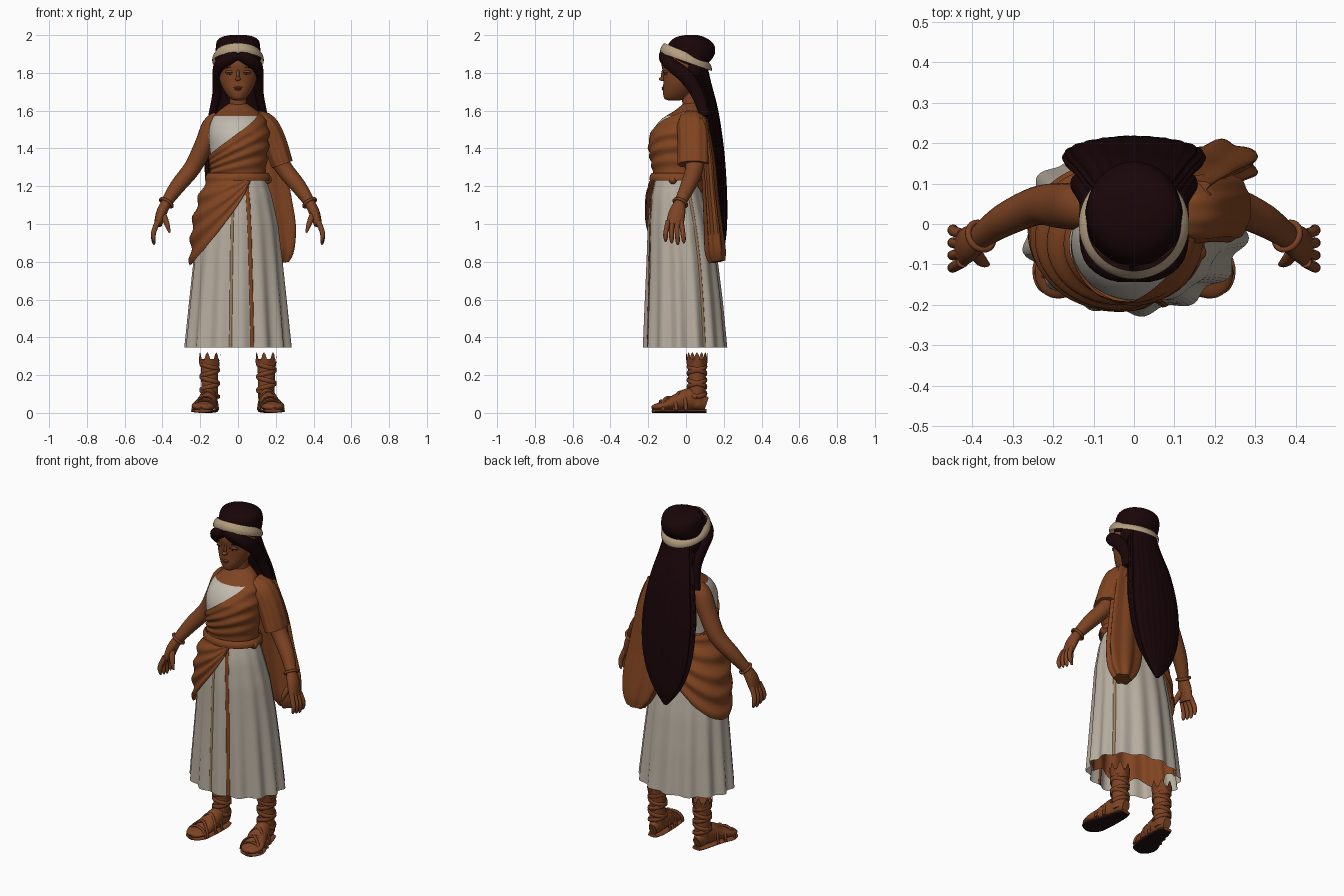
import bpy, bmesh, math
from math import sin, cos, pi, tau
from mathutils import Vector

cube = bpy.data.objects.get("Cube")
if cube:
    bpy.data.objects.remove(cube)
made = []


def material(name, r, g, b):
    m = bpy.data.materials.new(name)
    m.use_nodes = True
    m.diffuse_color = (r, g, b, 1)
    m.node_tree.nodes["Principled BSDF"].inputs["Base Color"].default_value = (r, g, b, 1)
    return m


SKIN = material("brown skin", .205, .057, .017)
CLOTH = material("rust cloth", .222, .059, .015)
LINEN = material("pale linen", .53, .485, .42)
SKIRT = material("warm linen", .475, .42, .35)
TAN = material("tan fold", .32, .21, .11)
BAND = material("cream band", .46, .345, .22)
HAIR = material("dark hair", .01, .0018, .0026)
LEATHER = material("sandal leather", .195, .051, .016)
SOLE = material("dark sole", .016, .005, .005)
LIP = material("lips", .185, .05, .022)


def sheet(name, fn, nu, nv, mats, rule=None, caps=True):
    """Closed band of quads from fn(angle, v), with optional end caps."""
    bm = bmesh.new()
    rows = [[bm.verts.new(fn(tau * i / nu, j / nv)) for i in range(nu)] for j in range(nv + 1)]
    for a, b in zip(rows, rows[1:]):
        for i in range(nu):
            k = (i + 1) % nu
            bm.faces.new((a[i], a[k], b[k], b[i]))
    if caps:
        bm.faces.new(rows[0])
        bm.faces.new(rows[-1])
    bmesh.ops.recalc_face_normals(bm, faces=bm.faces[:])
    me = bpy.data.meshes.new(name)
    bm.to_mesh(me)
    bm.free()
    for m in mats:
        me.materials.append(m)
    if rule:
        for p in me.polygons:
            p.material_index = rule(p.center, p.normal)
    ob = bpy.data.objects.new(name, me)
    bpy.context.collection.objects.link(ob)
    made.append(ob)


def spline(pts, t):
    n = len(pts) - 1
    s = min(t * n, n - 1e-6)
    i = int(s)
    f = s - i
    quad = [pts[min(max(i + k, 0), n)] for k in (-1, 0, 1, 2)]
    return [.5 * (2 * b + (c - a) * f + (2 * a - 5 * b + 4 * c - d) * f * f
                  + (3 * b - a - 3 * c + d) * f ** 3) for a, b, c, d in zip(*quad)]


def loft(name, rings, mats, nu=40, nv=30, ripple=0, count=0, rule=None):
    """Upright form from rings of z, half width, front y, back y."""
    def fn(a, v):
        z, rx, yf, yb = spline(rings, v)
        k = 1 + ripple * cos(count * a)
        return (rx * k * cos(a), (yf + yb) / 2 + (yb - yf) / 2 * k * sin(a), z)
    sheet(name, fn, nu, nv, mats, rule)


def tube(name, pts, mats, ref=(0, 1, 0), nu=14, nv=None, ripple=0, count=0, rule=None):
    """Swept form from x, y, z, radius along ref, radius across ref."""
    def fn(a, v):
        p = spline(pts, v)
        lo, hi = (Vector(spline(pts, t)[:3]) for t in (max(v - .02, 0), min(v + .02, 1)))
        d = (hi - lo).normalized()
        b = d.cross(Vector(ref)).normalized()
        s = b.cross(d)
        k = 1 + ripple * cos(count * a)
        return Vector(p[:3]) + k * (s * p[3] * cos(a) + b * p[4] * sin(a))
    sheet(name, fn, nu, nv or 4 * (len(pts) - 1), mats, rule)


def ball(name, loc, size, mat, rot=(0, 0, 0)):
    bpy.ops.mesh.primitive_uv_sphere_add(segments=20, ring_count=12, location=loc, rotation=rot)
    ob = bpy.context.object
    ob.name, ob.scale = name, size
    ob.data.materials.append(mat)
    made.append(ob)


def around(rings, a, z, off=0, k=1):
    """Point on a ring profile at a given angle and height."""
    i = next((n for n in range(len(rings) - 2) if z <= rings[n + 1][0]), len(rings) - 2)
    lo, hi = rings[i], rings[i + 1]
    f = (z - lo[0]) / (hi[0] - lo[0])
    rx, yf, yb = (p + (q - p) * f for p, q in zip(lo[1:], hi[1:]))
    return Vector(((rx * k + off) * cos(a), (yf + yb) / 2 + ((yb - yf) / 2 * k + off) * sin(a), z))


# Pleated skirt with a lining and coloured strips lying in three folds
HIPS = [(.345, .275, -.22, .21), (.6, .252, -.212, .188), (.8, .233, -.205, .165),
        (1.0, .211, -.2, .13), (1.15, .178, -.188, .09), (1.27, .138, -.16, .06)]
PHASE = math.radians(73)


def skirt_at(a, z, off=0):
    return around(HIPS, a, z, off, 1 - .045 * min(1, (1.35 - z)) * cos(14 * (a + PHASE)))


sheet("skirt", lambda a, v: skirt_at(a, .345 + .92 * v), 140, 24, [SKIRT], None, False)
sheet("skirt_lining", lambda a, v: skirt_at(a, 1.2 - v * (.78 + .03 * cos(7 * a)), -.01), 140, 10, [CLOTH], None, False)
for label, valley, width, mat in (("front_left", 0, .011, CLOTH), ("front_right", -1, .008, TAN), ("left", 4, .009, TAN)):
    angle = valley * tau / 14 - PHASE
    side = (-sin(angle), cos(angle), 0)
    tube(label + "_fold_strip", [(*skirt_at(angle, .347 + .088 * n), width, .004) for n in range(11)], [mat], side, 8)


# Hip drape sweeping from the left waist to the right hip and around the back
def drape(a, v):
    low = 1.1 + .32 * cos(a) if sin(a) < 0 else .78 + .25 * (1 + cos(a))
    low = min(low, 1.235)
    size = (1.25 - low) / .45
    swell = .02 + size * (.008 * sin(26 * v) + .012 * sin(pi * v))
    return around(HIPS, a, low + (1.25 - low) * v, swell)


sheet("hip_drape", drape, 96, 36, [CLOTH], None, False)

# Torso, shoulder sash and belt
TORSO = [(1.2, .135, -.15, .06), (1.3, .138, -.17, .07), (1.4, .15, -.188, .085),
         (1.48, .155, -.18, .095), (1.55, .14, -.135, .1), (1.6, .1, -.06, .09), (1.64, .045, -.01, .075)]


def tunic(c, n):
    bare_back = c.y > .04 and c.z > 1.27
    return int(c.z > 1.572 or bare_back)


loft("torso", TORSO, [LINEN, SKIN], 64, 48, rule=tunic)


def sash(a, v):
    top = max(1.37 + .12 * (cos(a) + .93) - .2 * max(0, sin(a)) * (1 - cos(a)) / 2, 1.27)
    z = 1.24 + (top - 1.24) * v
    return around(TORSO, a, z, .011 + .005 * sin(30 * v) * sin(pi * v))


sheet("shoulder_sash", sash, 80, 36, [CLOTH], None, False)
sheet("belt", lambda a, v: around(HIPS, a, 1.23 + .04 * v, .022 + .006 * sin(pi * v)), 64, 6, [CLOTH], None, False)
ball("belt_knot", (.155, -.07, 1.235), (.024, .022, .024), CLOTH)

# Cloak over the left arm with its hanging tail
tube("cloak_sleeve", [(.09, .03, 1.575, .06, .03), (.145, .035, 1.53, .08, .06), (.19, .04, 1.44, .082, .065),
     (.235, .04, 1.315, .083, .058)], [CLOTH], nu=48, ripple=.03, count=10)
tube("cloak_tail", [(.11, .085, 1.55, .03, .08), (.15, .115, 1.35, .035, .095), (.172, .13, 1.15, .038, .108),
     (.195, .145, .98, .045, .112), (.215, .155, .86, .05, .085), (.22, .165, .8, .04, .05)],
     [CLOTH], nu=48, ripple=.12, count=6)

# Neck and head
tube("neck", [(0, .035, 1.57, .05, .055), (0, .025, 1.65, .045, .045), (0, .02, 1.74, .045, .045)], [SKIN], nu=20)
loft("head", [(1.655, .02, -.095, -.03), (1.665, .042, -.115, .0), (1.7, .07, -.122, .04),
     (1.75, .094, -.12, .07), (1.8, .105, -.122, .1), (1.86, .11, -.128, .11), (1.92, .095, -.09, .1)], [SKIN])
ball("nose", (0, -.124, 1.768), (.014, .02, .011), SKIN)
ball("nose_bridge", (0, -.119, 1.79), (.009, .013, .03), SKIN)
ball("upper_lip", (0, -.119, 1.722), (.023, .01, .006), LIP)
ball("lower_lip", (0, -.118, 1.713), (.018, .011, .006), LIP)
for s, side in ((1, "left"), (-1, "right")):
    ball(side + "_eye", (s * .045, -.108, 1.795), (.02, .007, .005), TAN, (0, 0, s * .3))
    ball(side + "_iris", (s * .044, -.113, 1.795), (.006, .003, .005), HAIR, (0, 0, s * .3))
    ball(side + "_eyelid", (s * .045, -.108, 1.805), (.026, .01, .008), SKIN, (0, 0, s * .3))
    ball(side + "_lashes", (s * .046, -.112, 1.8), (.023, .008, .002), HAIR, (0, s * .1, s * .3))
    ball(side + "_brow", (s * .047, -.112, 1.83), (.024, .007, .0025), HAIR, (0, s * .1, s * .3))
    ball(side + "_ear", (s * .1, .005, 1.775), (.012, .018, .03), SKIN)
    # Hair swept from the parting, tucked behind the ear and down to the shoulder
    tube(side + "_front_hair", [(0, -.115, 1.897, .028, .026), (s * .05, -.11, 1.872, .03, .036),
         (s * .096, -.07, 1.838, .036, .032), (s * .112, .0, 1.78, .038, .024),
         (s * .112, .06, 1.69, .034, .024), (s * .14, .1, 1.57, .026, .018)], [HAIR], ref=(0, 1, .2), nu=24)

# Hair: gathered crown, back of the head and the long fall
loft("hair_crown", [(1.83, .1, -.06, .095), (1.865, .12, -.1, .13), (1.9, .119, -.104, .152), (1.94, .117, -.098, .152),
     (1.97, .11, -.08, .13), (1.99, .085, -.05, .095), (2.0, .045, -.005, .06)], [HAIR], 48)
ball("hair_back", (0, .04, 1.82), (.118, .075, .1), HAIR)
loft("long_hair", [(1.85, .09, .03, .11), (1.75, .112, .045, .132), (1.6, .145, .09, .17), (1.4, .172, .115, .2),
     (1.2, .165, .14, .215), (1.05, .125, .155, .218), (.95, .07, .175, .214), (.88, .012, .188, .205)],
     [HAIR], 96, 48, .025, 24)


# Flared headband tilted down toward the back
def headband(a, v):
    r = .136 - .02 * v + .008 * sin(pi * v)
    return (r * cos(a), r * sin(a), 1.858 - .36 * .134 * sin(a) + .052 * v)


sheet("headband", headband, 64, 6, [BAND], None, False)

for s, side in ((1, "left"), (-1, "right")):
    # Arm, bracelet and hand
    tube(side + "_arm", [(s * .1, .04, 1.57, .045, .035), (s * .138, .042, 1.52, .056, .052),
         (s * .18, .045, 1.42, .056, .05), (s * .24, .045, 1.3, .048, .046), (s * .32, .01, 1.2, .041, .041),
         (s * .382, -.033, 1.11, .03, .029)], [SKIN], nu=24)
    aim = Vector((s * .58, -.43, -.9))
    bpy.ops.mesh.primitive_torus_add(major_radius=.036, minor_radius=.008, major_segments=24, minor_segments=8,
                                     location=(s * .379, -.03, 1.112), rotation=aim.to_track_quat("Z", "Y").to_euler())
    bracelet = bpy.context.object
    bracelet.name = side + "_bracelet"
    bracelet.data.materials.append(LEATHER)
    made.append(bracelet)
    tube(side + "_palm", [(s * .375, -.03, 1.12, .028, .026), (s * .405, -.047, 1.06, .044, .028),
         (s * .424, -.06, .995, .046, .021)], [SKIN], nu=20)
    for k in range(4):
        o = k - 1.5
        tip = .898 + .008 * abs(o - .5)
        tube(f"{side}_finger_{k + 1}", [(s * .424, -.06 + o * .023, 1.015, .013, .016),
             (s * .447, -.062 + o * .03, .955, .013, .014), (s * .446, -.06 + o * .032, tip + .01, .011, .011),
             (s * .443, -.06 + o * .032, tip - .008, .004, .004)], [SKIN], nu=10)
    tube(side + "_thumb", [(s * .4, -.06, 1.06, .018, .018), (s * .378, -.09, 1.005, .015, .015),
         (s * .362, -.1, .955, .006, .006)], [SKIN], nu=10)

    # Lower leg, foot and sole
    tube(side + "_leg", [(s * .15, .058, .285, .05, .049), (s * .15, .058, .2, .046, .045),
         (s * .15, .058, .1, .044, .044), (s * .15, .06, .04, .04, .04)], [SKIN], nu=24)
    path = [(.148, .108, .035, .024), (.15, .07, .048, .038), (.155, .02, .06, .045), (.165, -.05, .044, .054),
            (.182, -.12, .025, .064), (.19, -.165, .017, .045), (.192, -.178, .01, .018)]
    tube(side + "_foot", [(s * x, y, .012 + z, w, z) for x, y, z, w in path], [SKIN], ref=(1, 0, 0), nu=24)
    tube(side + "_sole", [(s * x, y, .01, w + .006, .01) for x, y, z, w in path], [LEATHER, SOLE], ref=(1, 0, 0),
         nu=24, rule=lambda c, n: int(n.z < -.8))

    # Sandal straps over the foot, wound up the ankle and ending in a jagged cuff
    for i, (y, slant) in enumerate(((-.13, .01), (-.09, .04), (-.09, -.04), (-.03, .03), (-.03, -.03))):
        w, h, x = .062 + .1 * min(0, -.1 - y), .112 + .46 * y, .165 - .18 * (y + .05)
        tube(f"{side}_foot_strap_{i + 1}", [(s * (x + w * cos(t * pi / 8)), y + slant * cos(t * pi / 8),
             .014 + h * sin(t * pi / 8), .009, .006) for t in range(9)], [LEATHER], nu=8, nv=20)
    for turn, label in ((1, "a"), (-1, "b")):
        wind = [(t / 24, turn * t * tau / 9) for t in range(25)]
        tube(f"{side}_ankle_strap_{label}", [(s * .15 + .049 * cos(a), .058 + .049 * sin(a), .085 + .19 * t, .012, .006)
             for t, a in wind], [LEATHER], ref=(0, 0, 1), nu=8, nv=96)
    sheet(side + "_ankle_cuff", lambda a, v, s=s: (s * .15 + (.051 + .006 * v) * cos(a), .058 + (.051 + .006 * v) * sin(a),
          .245 + v * (.05 + .027 * cos(7 * a))), 42, 4, [LEATHER], None, False)

# Smooth shading that keeps the hard rims
bpy.ops.object.select_all(action="DESELECT")
for ob in made:
    ob.select_set(True)
bpy.context.view_layer.objects.active = made[0]
bpy.ops.object.shade_smooth_by_angle(angle=math.radians(50))
